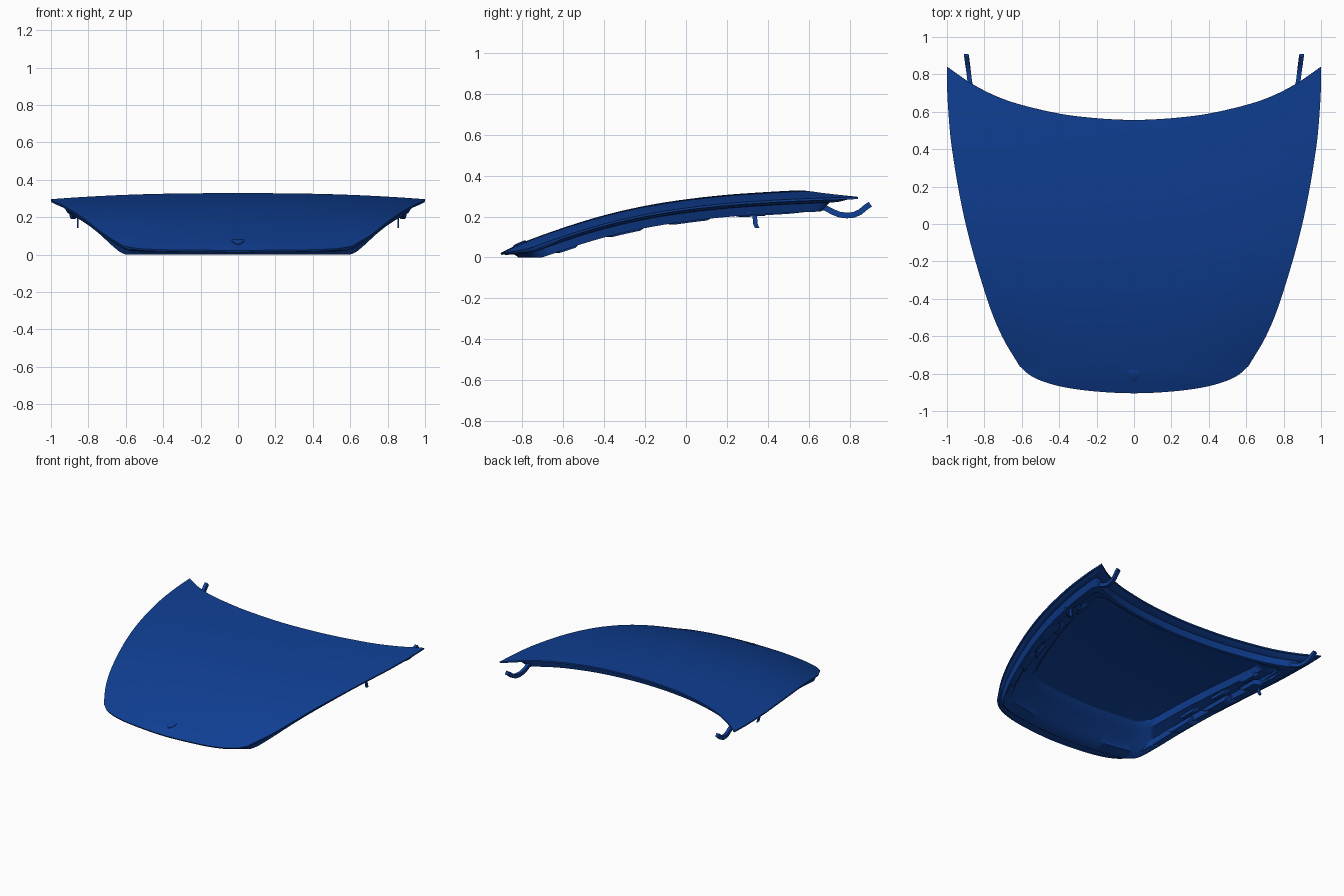
import bpy, bmesh, math
from mathutils import Vector

if "Cube" in bpy.data.objects:
    bpy.data.objects.remove(bpy.data.objects["Cube"])

paint = bpy.data.materials.new("blue_paint")
paint.diffuse_color = (0.005, 0.05, 0.30, 1)
paint.use_nodes = True
paint.node_tree.nodes["Principled BSDF"].inputs["Base Color"].default_value = paint.diffuse_color


def curve(pts):
    """Smooth interpolation through (t, value) points."""
    n = len(pts)
    def slope(i):
        a, b = pts[max(i - 1, 0)], pts[min(i + 1, n - 1)]
        return (b[1] - a[1]) / (b[0] - a[0])
    def f(t):
        t = min(max(t, pts[0][0]), pts[-1][0])
        i = 0
        while i < n - 2 and t > pts[i + 1][0]:
            i += 1
        (t0, v0), (t1, v1) = pts[i], pts[i + 1]
        h = t1 - t0
        s = (t - t0) / h
        return ((2*s**3 - 3*s**2 + 1) * v0 + (s**3 - 2*s**2 + s) * h * slope(i)
                + (3*s**2 - 2*s**3) * v1 + (s**3 - s**2) * h * slope(i + 1))
    return f


# Hood shape: half width, front edge, rear edge and crown line
half_width = curve([(0, .612), (.1, .706), (.225, .786), (.475, .90),
                    (.725, .973), (.894, .997), (1, 1.0)])
front_y = curve([(-.3, -.897), (0, -.905), (.3, -.897), (.58, -.876),
                 (.78, -.845), (.91, -.808), (1, -.76)])
rear_y = curve([(-.3, .575), (0, .556), (.3, .575), (.5, .611),
                (.7, .668), (.86, .745), (1, .84)])
crown_z = curve([(-.905, .022), (-.8, .072), (-.6, .145), (-.4, .206), (-.2, .252),
                 (0, .284), (.2, .306), (.4, .32), (.55, .328), (.84, .338)])


def surf(u, v, depth=0.0):
    """Point on the hood surface, lowered by depth."""
    a = abs(u)
    x = u * half_width(v)
    y = front_y(a) * (1 - v) + rear_y(a) * v
    side = min(abs(x) / half_width((y + .76) / 1.6), 1)
    z = crown_z(y) - .042 * side ** 2.5
    return Vector((x, y, max(z - depth, 0)))


def finish(name, bm, angle=35, thickness=0):
    me = bpy.data.meshes.new(name)
    bm.to_mesh(me)
    bm.free()
    ob = bpy.data.objects.new(name, me)
    bpy.context.collection.objects.link(ob)
    me.materials.append(paint)
    bpy.ops.object.select_all(action='DESELECT')
    bpy.context.view_layer.objects.active = ob
    ob.select_set(True)
    if thickness:
        m = ob.modifiers.new("thickness", 'SOLIDIFY')
        m.thickness, m.offset = thickness, -1
        bpy.ops.object.modifier_apply(modifier=m.name)
    bpy.ops.object.shade_smooth_by_angle(angle=math.radians(angle))
    return ob


def loft(sections, caps=False):
    """Skin a list of closed sections."""
    bm = bmesh.new()
    rows = [[bm.verts.new(p) for p in s] for s in sections]
    n = len(rows[0])
    for a, b in zip(rows, rows[1:]):
        for i in range(n):
            j = (i + 1) % n
            bm.faces.new((a[i], a[j], b[j], b[i]))
    if caps:
        bm.faces.new(rows[0])
        bm.faces.new(rows[-1])
        bmesh.ops.recalc_face_normals(bm, faces=bm.faces[:])
    bm.normal_update()
    return bm


# Outer panel
bm = bmesh.new()
NU, NV = 80, 60
grid = []
for j in range(NV + 1):
    grid.append([bm.verts.new(surf(math.sin((2*i/NU - 1) * math.pi/2) * .4 + (2*i/NU - 1) * .6, j/NV))
                 for i in range(NU + 1)])
for j in range(NV):
    for i in range(NU):
        bm.faces.new((grid[j][i], grid[j][i+1], grid[j+1][i+1], grid[j+1][i]))
bm.normal_update()
finish("outer_panel", bm, thickness=.011)


# Inner frame: stepped ring of rounded loops under the panel
def ring(u_front, u_rear, v0, v1, depth, r=.16):
    rv = r * .45
    pts = []
    for k, (cu, cv) in enumerate([(1, 1), (-1, 1), (-1, 0), (1, 0)]):
        uc = cu * (1 - r)
        vc = v1 - rv if cv else v0 + rv
        for s in range(9):
            a = (k + s / 8) * math.pi / 2
            pts.append((uc + r * math.cos(a), vc + rv * math.sin(a)))
    out = []
    for i, p in enumerate(pts):
        q = pts[(i + 1) % len(pts)]
        steps = 26 if i % 9 == 8 else 1
        for s in range(steps):
            t = s / steps
            u, v = p[0] + (q[0] - p[0]) * t, p[1] + (q[1] - p[1]) * t
            out.append(surf(u * (u_front + (u_rear - u_front) * v), v, depth))
    return out


bm = loft([ring(.985, .985, .006, .99, .011, .03),
           ring(.95, .965, .022, .972, .026, .06),
           ring(.925, .94, .04, .96, .03, .08),
           ring(.90, .915, .06, .95, .074, .10),
           ring(.82, .87, .12, .937, .078, .12),
           ring(.79, .85, .145, .93, .05),
           ring(.64, .80, .215, .91, .046),
           ring(.60, .77, .25, .895, .0105)])
if sum(f.normal.z * f.calc_area() for f in bm.faces) > 0:
    bmesh.ops.reverse_faces(bm, faces=bm.faces[:])
finish("inner_frame", bm)


# Pads on the frame side rails
def pad(name, u0, u1, v0, v1, top, bottom):
    secs = []
    for s in range(7):
        t = s / 6
        v = v0 + (v1 - v0) * t
        d = top + .004 if s in (0, 6) else bottom
        secs.append([surf(u0, v, top), surf(u1, v, top),
                     surf(u1 * .985, v, d), surf(u0 * 1.015, v, d)])
    finish(name, loft(secs, True))


for side, label in ((1, "right"), (-1, "left")):
    for k, (v0, v1) in enumerate([(.12, .19), (.27, .40), (.46, .61), (.68, .78)]):
        pad(f"rail_pad_{label}_{k+1}", .80 * side, .895 * side, v0, v1, .06, .084)
    for k, (v0, v1) in enumerate([(.36, .46), (.54, .64), (.72, .82)]):
        pad(f"ledge_rib_{label}_{k+1}", .75 * side, .80 * side, v0, v1, .04, .062)

    # Hinge arm with curved tail
    path = [(.862, .33, .217), (.866, .5, .227), (.868, .64, .242), (.869, .68, .242),
            (.871, .715, .223), (.876, .75, .209), (.881, .785, .205), (.885, .82, .208),
            (.889, .85, .222), (.893, .88, .247), (.896, .90, .260)]
    path = [Vector((x * side, y, z)) for x, y, z in path]
    secs = []
    for i, p in enumerate(path):
        d = path[min(i + 1, len(path) - 1)] - path[max(i - 1, 0)]
        n = Vector((0, -d.z, d.y)).normalized() * .014
        w = Vector((.012, 0, 0))
        secs.append([p - w - n, p + w - n, p + w + n, p - w + n])
    finish("hinge_arm_" + label, loft(secs, True))

    # Hinge plate joining the arm to the frame
    secs = [[Vector(((.868 + dx) * side, y, z)) for dx, z in
             ((-.03, z0), (.022, z0), (.022, z0 + .04), (-.03, z0 + .04))]
            for y, z0 in ((.30, .215), (.48, .228), (.62, .238))]
    finish("hinge_plate_" + label, loft(secs, True))

    # Downward tab at the front end of the hinge
    secs = [[Vector(((.857 + dx) * side, y + dy, z)) for dx, dy in
             ((-.005, -.011), (.005, -.011), (.005, .011), (-.005, .011))]
            for y, z in ((.335, .225), (.338, .165), (.346, .148), (.35, .143))]
    finish("hinge_tab_" + label, loft(secs, True))

# Plain blank badge pad on the nose
shape = [(0, -.845), (.018, -.832), (.03, -.812), (.034, -.79), (.018, -.784), (0, -.781)]
shape += [(-x, y) for x, y in shape[-2:0:-1]]
secs = []
for scale, lift in ((1, -.003), (1, .004), (.8, .007)):
    s = []
    for x, y in shape:
        yy = -.812 + (y + .812) * scale
        s.append(Vector((x * scale, yy, crown_z(yy) + lift)))
    secs.append(s)
finish("badge_pad", loft(secs, True), 30)
